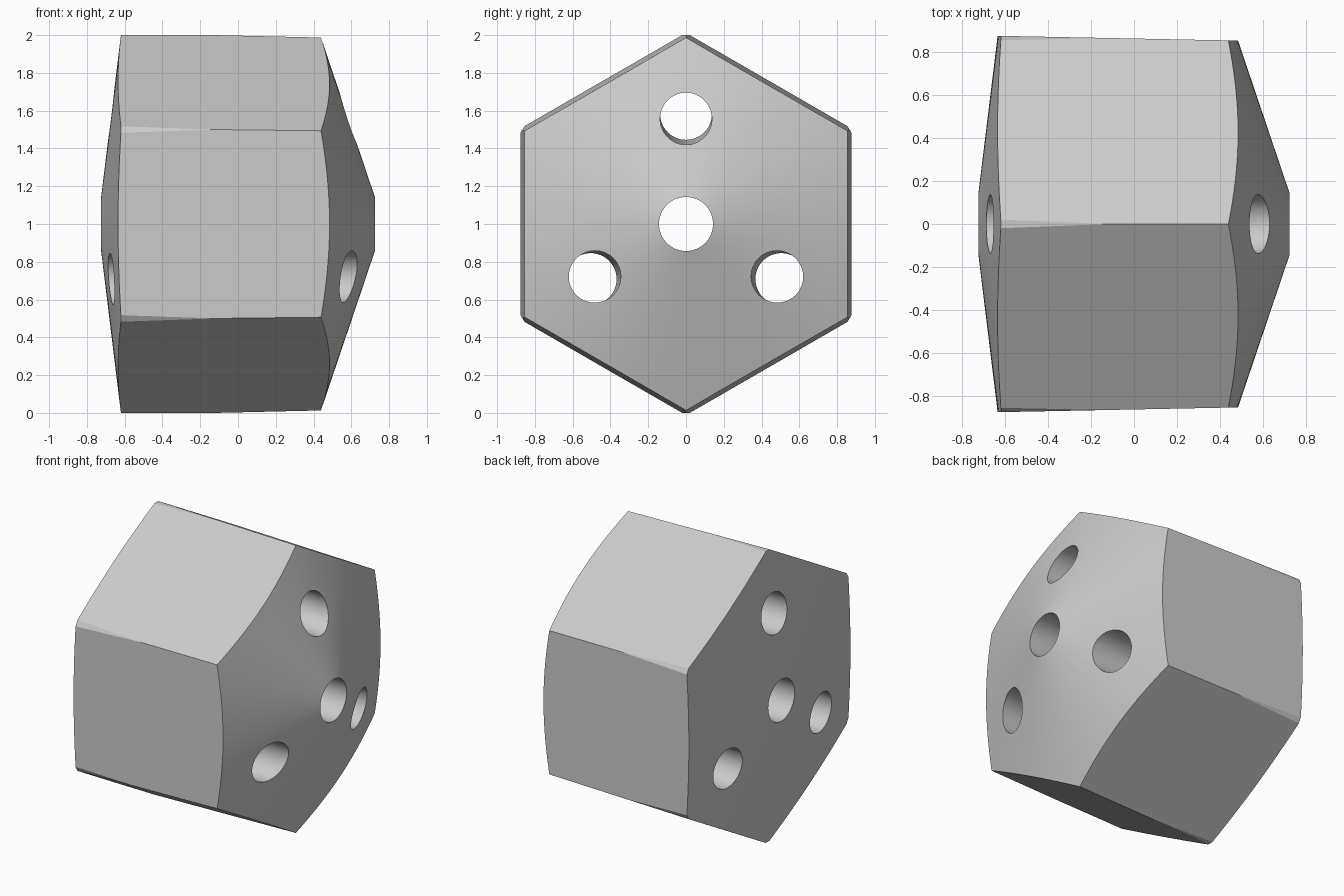
import bpy, bmesh, math
from mathutils import Matrix, Vector

cube = bpy.data.objects.get("Cube")
if cube:
    bpy.data.objects.remove(cube, do_unlink=True)

CENTRE = Vector((0, 0, 1))


def material(name, rgb):
    mat = bpy.data.materials.new(name)
    mat.use_nodes = True
    mat.diffuse_color = (*rgb, 1)
    mat.node_tree.nodes["Principled BSDF"].inputs["Base Color"].default_value = (*rgb, 1)
    return mat


GREY = material("light grey", (0.6, 0.6, 0.6))


def add_object(name, bm, helper=False):
    bmesh.ops.recalc_face_normals(bm, faces=bm.faces)
    mesh = bpy.data.meshes.new(name)
    bm.to_mesh(mesh)
    bm.free()
    mesh.materials.append(GREY)
    obj = bpy.data.objects.new(name, mesh)
    bpy.context.collection.objects.link(obj)
    obj.hide_render = helper
    return obj


def lathe(profile, sides, phase=0.0, hollow=False):
    """Spin (x, radius) points about the x axis; a hollow profile closes on itself."""
    bm = bmesh.new()
    angles = [math.tau * (i + phase) / sides for i in range(sides)]
    rings = [[bm.verts.new(CENTRE + Vector((x, r * math.sin(a), r * math.cos(a))))
              for a in angles] for x, r in profile]
    follow = rings[1:] + rings[:1] if hollow else rings[1:]
    for a, b in zip(rings, follow):
        for i in range(sides):
            j = (i + 1) % sides
            bm.faces.new((a[i], a[j], b[j], b[i]))
    if not hollow:
        bm.faces.new(rings[0])
        bm.faces.new(rings[-1])
    return bm


def cut(obj, tool, operation):
    mod = obj.modifiers.new(operation.title(), 'BOOLEAN')
    mod.operation = operation
    mod.solver = 'EXACT'
    mod.object = tool
    bpy.context.view_layer.objects.active = obj
    bpy.ops.object.modifier_apply(modifier=mod.name)
    bpy.data.objects.remove(tool, do_unlink=True)


# Body of revolution around a straight bore, shallow cone at one end, steep at the other
body = add_object("hexagonal_body", lathe(
    [(-0.7246, 0.143), (-0.62, 1.0005), (0.435, 1.0005), (0.7247, 0.143)],
    96, phase=0.5, hollow=True))

# Six slightly tapered side faces
taper = 0.02
corner = 1 / math.cos(math.pi / 6)
hexagon = add_object("hexagon_cutter", lathe(
    [(x, (0.8636 - taper * x) * corner) for x in (-1, 1)], 6), True)
cut(body, hexagon, 'INTERSECT')

# Three bores that follow the taper of the sides
for k in range(3):
    bm = lathe([(-1, 0.137), (1, 0.137)], 64)
    lean = Matrix.Identity(4)
    lean[2][0] = -taper
    turn = Matrix.Rotation(k * math.tau / 3, 4, 'X')
    place = (Matrix.Translation(CENTRE) @ turn @ Matrix.Translation((0, 0, 0.569))
             @ lean @ Matrix.Translation(-CENTRE))
    bm.transform(place)
    cut(body, add_object("side_bore_cutter", bm, True), 'DIFFERENCE')

# Smooth cones and bores, crisp edges
bpy.ops.object.select_all(action='DESELECT')
body.select_set(True)
bpy.context.view_layer.objects.active = body
bpy.ops.object.shade_smooth_by_angle(angle=math.radians(20))
